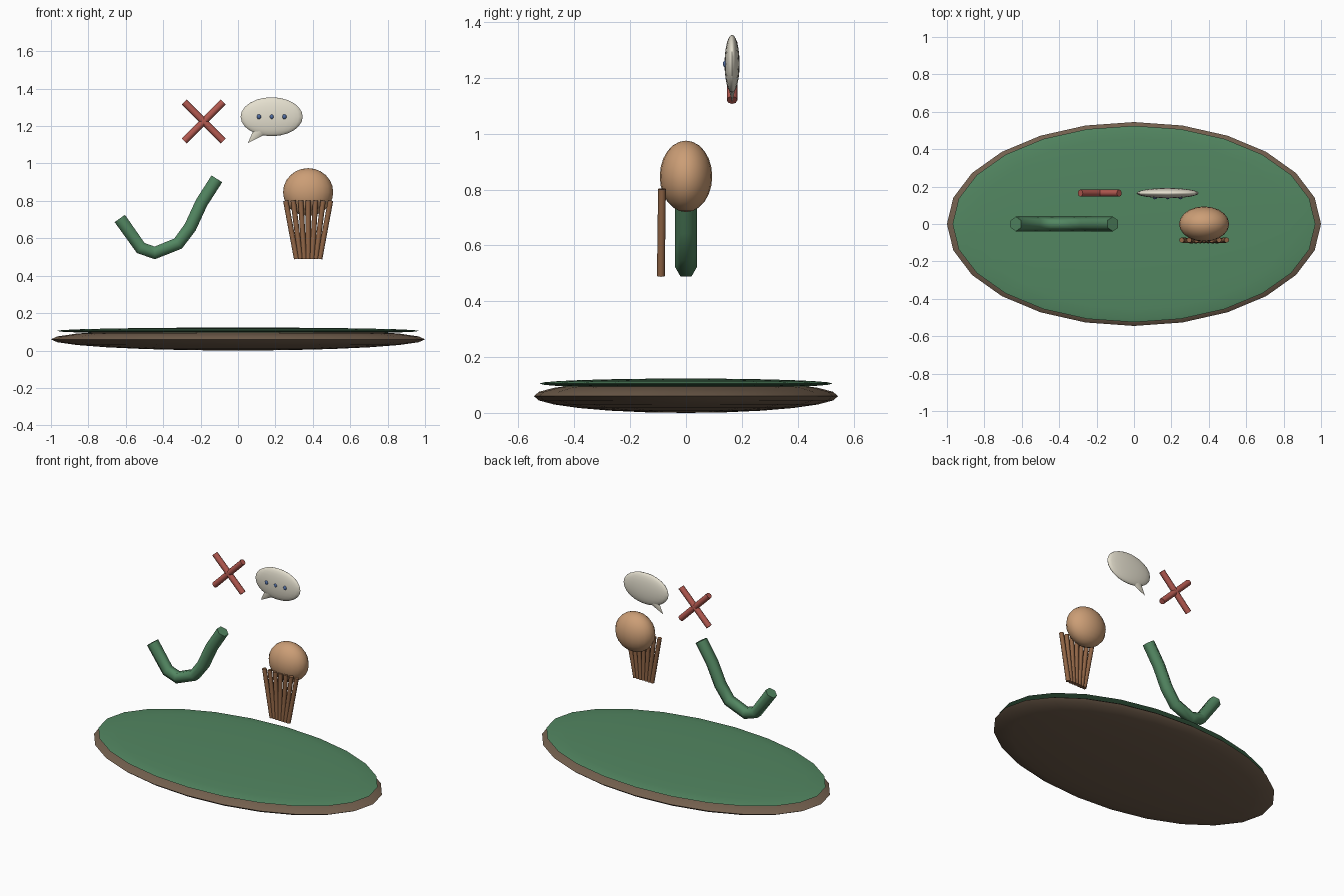
import bpy, bmesh, math
from mathutils import Vector, Matrix

if "Cube" in bpy.data.objects:
    bpy.data.objects.remove(bpy.data.objects["Cube"])


def material(name, rgb):
    m = bpy.data.materials.new(name)
    m.diffuse_color = (*rgb, 1)
    m.use_nodes = True
    m.node_tree.nodes["Principled BSDF"].inputs["Base Color"].default_value = m.diffuse_color
    return m


EARTH = material("earth", (0.17, 0.115, 0.075))
GREEN = material("green", (0.085, 0.24, 0.12))
RED = material("red", (0.45, 0.10, 0.08))
CREAM = material("cream", (0.78, 0.74, 0.62))
BLUE = material("blue", (0.08, 0.15, 0.36))
TAN = material("tan", (0.60, 0.34, 0.18))
WOOD = material("wood", (0.28, 0.13, 0.06))


def finish(bm, name, mat, smooth=40):
    bmesh.ops.recalc_face_normals(bm, faces=bm.faces)
    me = bpy.data.meshes.new(name)
    bm.to_mesh(me)
    bm.free()
    ob = bpy.data.objects.new(name, me)
    bpy.context.collection.objects.link(ob)
    me.materials.append(mat)
    bpy.ops.object.select_all(action='DESELECT')
    ob.select_set(True)
    bpy.context.view_layer.objects.active = ob
    bpy.ops.object.shade_smooth_by_angle(angle=math.radians(smooth))
    return ob


def ellipsoid(name, centre, radii, mat, seg=24, rings=12):
    bm = bmesh.new()
    bmesh.ops.create_uvsphere(bm, u_segments=seg, v_segments=rings, radius=1)
    bmesh.ops.scale(bm, vec=radii, verts=bm.verts)
    bmesh.ops.translate(bm, vec=centre, verts=bm.verts)
    return finish(bm, name, mat, 60)


def rod(name, a, b, r1, r2, mat, sides=8, squash=1.0):
    a, b = Vector(a), Vector(b)
    d = b - a
    bm = bmesh.new()
    bmesh.ops.create_cone(bm, cap_ends=True, segments=sides,
                          radius1=r1, radius2=r2, depth=d.length)
    bmesh.ops.transform(bm, verts=bm.verts,
                        matrix=Vector((0, 0, 1)).rotation_difference(d).to_matrix().to_4x4())
    bmesh.ops.scale(bm, vec=(1, squash, 1), verts=bm.verts)
    bmesh.ops.translate(bm, vec=(a + b) / 2, verts=bm.verts)
    return finish(bm, name, mat, 50)


def planar_tube(name, path, r, mat, sides=6):
    """Tube along an x/z path, mitred at each bend."""
    pts = [Vector((x, 0, z)) for x, z in path]
    bm = bmesh.new()
    loops = []
    for i, p in enumerate(pts):
        d0 = (p - pts[max(i - 1, 0)]).normalized()
        d1 = (pts[min(i + 1, len(pts) - 1)] - p).normalized()
        t = (d0 + d1).normalized()
        side = Vector((-t.z, 0, t.x))
        loops.append([bm.verts.new(p + r * (math.cos(k * math.tau / sides) * Vector((0, 1, 0))
                                            + math.sin(k * math.tau / sides) * side))
                      for k in range(sides)])
    for a, b in zip(loops, loops[1:]):
        for k in range(sides):
            n = (k + 1) % sides
            bm.faces.new((a[k], a[n], b[n], b[k]))
    bm.faces.new(loops[0])
    bm.faces.new(loops[-1])
    return finish(bm, name, mat, 65)


# Oval base with a thin grass layer
ellipsoid("base_earth", (0, 0, 0.06), (1.0, 0.545, 0.06), EARTH)
ellipsoid("base_grass", (0, 0, 0.105), (0.97, 0.525, 0.018), GREEN)

# Tick mark
planar_tube("tick_mark", [(-0.632, 0.706), (-0.52, 0.548), (-0.445, 0.522), (-0.32, 0.572),
                          (-0.255, 0.66), (-0.195, 0.79), (-0.113, 0.918)], 0.039, GREEN)

# Cross mark
for s in (-1, 1):
    rod("cross_bar", (-0.183 - s * 0.104, 0.165, 1.12), (-0.183 + s * 0.104, 0.165, 1.328),
        0.019, 0.019, RED)

# Speech bubble with tail and dots
ellipsoid("bubble", (0.18, 0.165, 1.25), (0.166, 0.027, 0.104), CREAM)
rod("bubble_tail", (0.125, 0.165, 1.185), (0.053, 0.165, 1.11), 0.038, 0.0, CREAM, 8, 0.45)
for x in (0.112, 0.18, 0.248):
    ellipsoid("bubble_dot", (x, 0.144, 1.25), (0.012, 0.012, 0.014), BLUE, 12, 8)

# Muffin top
ellipsoid("muffin_top", (0.375, 0, 0.847), (0.134, 0.094, 0.128), TAN, 20, 12)

# Fan of wrapper slats
for i in range(7):
    f = i / 3 - 1
    rod("wrapper_slat", (0.375 + f * 0.062, -0.09, 0.49), (0.375 + f * 0.12, -0.086, 0.802),
        0.014, 0.014, WOOD)
